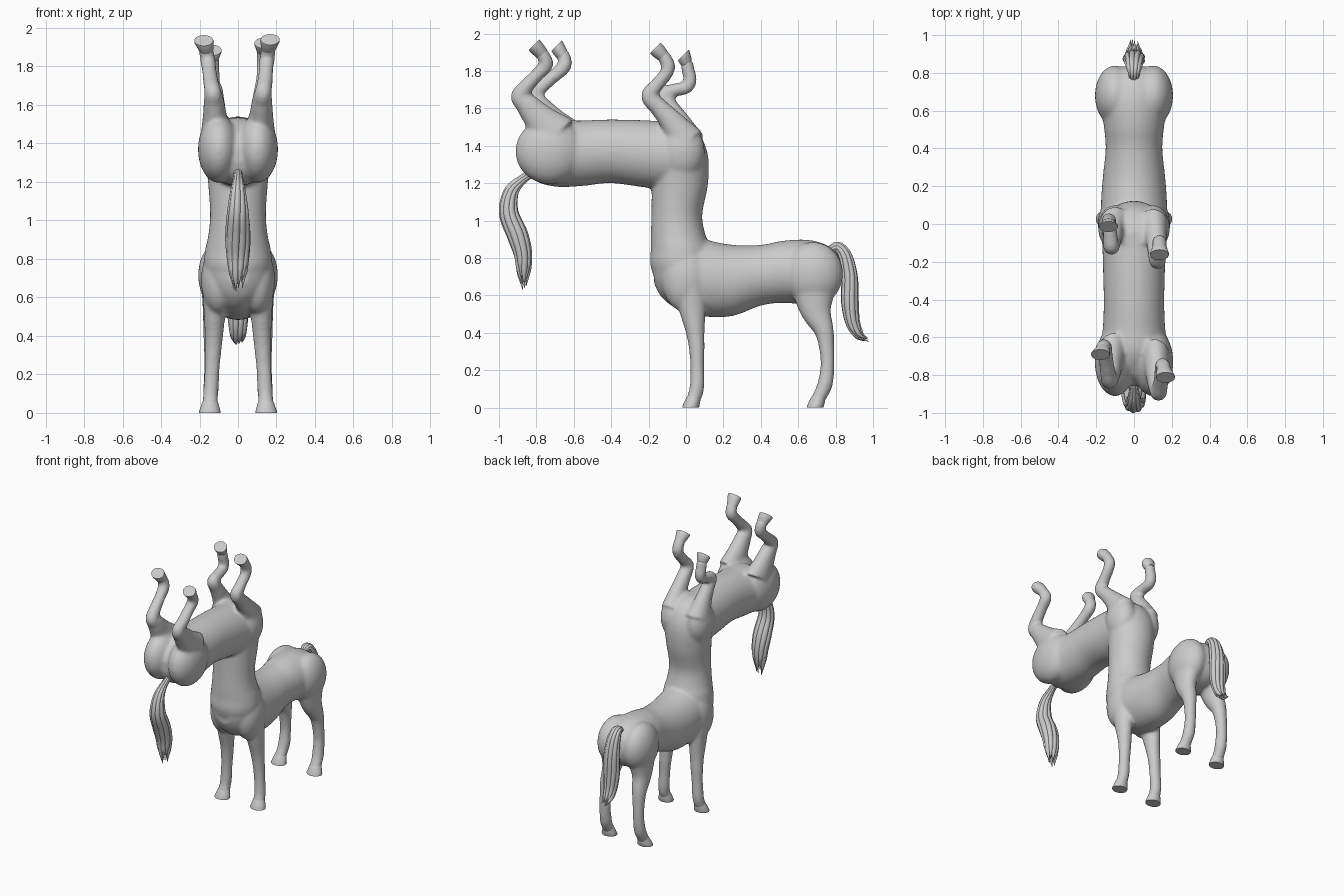
import bpy, bmesh, math
from mathutils import Vector, Matrix

X = Vector((1, 0, 0))


def spline(pts, n=6):
    """Catmull-Rom resampling of a list of equal-length tuples."""
    P = [pts[0]] + list(pts) + [pts[-1]]
    out = []
    for i in range(1, len(P) - 2):
        for k in range(n):
            t = k / n
            out.append(tuple(0.5 * (2 * b + (c - a) * t + (2 * a - 5 * b + 4 * c - d) * t * t
                                    + (3 * b - a - 3 * c + d) * t ** 3)
                             for a, b, c, d in zip(P[i - 1], P[i], P[i + 1], P[i + 2])))
    return out + [tuple(pts[-1])]


def loft(bm, rings, axis=None, seg=24):
    """Capped skin through rings (centre, x radius, other radius)."""
    loops = []
    for i, (c, ru, rv) in enumerate(rings):
        t = axis or rings[min(i + 1, len(rings) - 1)][0] - rings[max(i - 1, 0)][0]
        v = Vector(t).cross(X).normalized()
        loops.append([bm.verts.new(c + X * ru * math.cos(a) + v * rv * math.sin(a))
                      for a in (2 * math.pi * k / seg for k in range(seg))])
    for A, B in zip(loops, loops[1:]):
        for k in range(seg):
            j = (k + 1) % seg
            bm.faces.new((A[k], A[j], B[j], B[k]))
    bm.faces.new(loops[0][::-1])
    bm.faces.new(loops[-1])


def limb(bm, pts, side):
    """Limb through (y, z, x, depth radius, width radius)."""
    loft(bm, [(Vector((side * x, y, z)), rx + .003, ry + .003)
              for y, z, x, ry, rx in spline(pts)], seg=20)


def lobe(bm, c, r):
    for s in (1, -1):
        m = Matrix.Translation((s * c[0], c[1], c[2])) @ Matrix.Diagonal((*r, 1))
        bmesh.ops.create_uvsphere(bm, u_segments=32, v_segments=20, radius=1, matrix=m)


def finish(bm, name, angle=None):
    bmesh.ops.recalc_face_normals(bm, faces=bm.faces)
    me = bpy.data.meshes.new(name)
    bm.to_mesh(me)
    bm.free()
    ob = bpy.data.objects.new(name, me)
    bpy.context.collection.objects.link(ob)
    if angle:
        bpy.ops.object.select_all(action='DESELECT')
        ob.select_set(True)
        bpy.context.view_layer.objects.active = ob
        bpy.ops.object.shade_smooth_by_angle(angle=math.radians(angle))
    return ob


bm = bmesh.new()

# barrels: (y, bottom, top, half width)
lower = [(-.17, .66, .85, .07), (-.13, .59, .95, .13), (-.05, .53, .95, .17), (.1, .487, .90, .175),
         (.25, .49, .87, .165), (.4, .545, .87, .15), (.52, .56, .892, .16), (.65, .55, .897, .18),
         (.75, .57, .87, .16), (.81, .62, .82, .11), (.835, .68, .76, .05)]
upper = [(.1, 1.27, 1.4, .08), (.05, 1.2, 1.47, .13), (-.05, 1.17, 1.52, .165), (-.2, 1.175, 1.535, .165),
         (-.4, 1.2, 1.54, .16), (-.55, 1.185, 1.535, .165), (-.68, 1.18, 1.53, .18),
         (-.78, 1.2, 1.48, .15), (-.83, 1.24, 1.43, .10), (-.855, 1.3, 1.38, .04)]
for body in (lower, upper):
    loft(bm, [(Vector((0, y, (a + b) / 2)), w, (b - a) / 2) for y, a, b, w in spline(body)],
         axis=(0, 1, 0), seg=40)

# upright trunk: (z, front, back, half width)
trunk = [(.6, -.13, .10, .13), (.75, -.188, .14, .175), (.85, -.188, .13, .17), (.92, -.188, .105, .155),
         (1.03, -.185, .087, .145), (1.19, -.183, .117, .155), (1.33, -.18, .12, .17),
         (1.43, -.18, .09, .16), (1.5, -.15, .03, .11), (1.53, -.12, -.04, .06)]
loft(bm, [(Vector((0, (a + b) / 2, z)), w, (b - a) / 2) for z, a, b, w in spline(trunk)],
     axis=(0, 0, 1), seg=40)

# haunches and shoulders
lobe(bm, (.1, -.73, 1.37), (.108, .182, .175))
lobe(bm, (.1, .68, .715), (.107, .16, .17))
lobe(bm, (.1, 0, .69), (.092, .13, .18))
lobe(bm, (.1, -.02, 1.37), (.09, .12, .15))

# standing legs
fore = [(.02, .68, .105, .09, .08), (.035, .52, .12, .068, .055), (.05, .40, .125, .047, .045),
        (.058, .31, .13, .039, .04), (.06, .22, .135, .034, .036), (.06, .13, .14, .036, .037),
        (.053, .08, .143, .036, .036), (.035, .035, .145, .034, .04)]
hind = [(.68, .70, .1, .14, .09), (.692, .53, .12, .085, .06), (.735, .42, .13, .052, .048),
        (.75, .34, .135, .04, .04), (.757, .23, .138, .034, .036), (.745, .13, .14, .038, .038),
        (.725, .08, .143, .036, .036), (.70, .035, .145, .034, .04)]
for s in (1, -1):
    limb(bm, fore, s)
    limb(bm, hind, s)

# raised legs, each side posed a little differently
limb(bm, [(-.70, 1.45, .11, .13, .08), (-.78, 1.54, .12, .085, .06), (-.85, 1.62, .125, .06, .05),
          (-.89, 1.665, .13, .045, .042), (-.85, 1.72, .14, .037, .038), (-.795, 1.78, .145, .033, .035),
          (-.75, 1.83, .15, .036, .037), (-.757, 1.87, .155, .034, .036), (-.785, 1.91, .162, .03, .034)], 1)
limb(bm, [(-.68, 1.45, .11, .13, .08), (-.74, 1.54, .12, .085, .06), (-.795, 1.62, .125, .058, .05),
          (-.825, 1.665, .13, .045, .042), (-.775, 1.715, .14, .037, .038), (-.71, 1.77, .148, .033, .035),
          (-.655, 1.82, .155, .036, .037), (-.65, 1.865, .162, .034, .036), (-.67, 1.905, .17, .03, .034)], -1)
limb(bm, [(0, 1.42, .1, .1, .08), (-.07, 1.52, .115, .065, .055), (-.14, 1.60, .12, .048, .046),
          (-.195, 1.665, .125, .043, .042), (-.16, 1.72, .13, .034, .036), (-.11, 1.78, .135, .033, .035),
          (-.095, 1.825, .135, .035, .036), (-.115, 1.87, .135, .033, .035), (-.135, 1.9, .135, .03, .033)], 1)
limb(bm, [(0, 1.42, .1, .1, .08), (-.04, 1.52, .11, .065, .055), (-.09, 1.61, .115, .046, .044),
          (-.12, 1.672, .12, .04, .04), (-.06, 1.697, .125, .033, .035), (.0, 1.712, .13, .033, .035),
          (.022, 1.75, .132, .033, .035), (.012, 1.80, .134, .032, .034), (.003, 1.855, .135, .03, .033)], -1)

body = finish(bm, "joined_bodies_and_legs")
remesh = body.modifiers.new("Fuse", 'REMESH')
remesh.mode = 'VOXEL'
remesh.voxel_size = .01
remesh.use_smooth_shade = True
smooth = body.modifiers.new("Soften", 'SMOOTH')
smooth.factor = .5
smooth.iterations = 10


# hooves: flared collars ending in a flat sole
def hoof(bm, start, sole, normal, size=1.0):
    a, b = Vector(start), Vector(sole)
    loft(bm, [(a.lerp(b, t), rx * size, ry * size) for t, rx, ry in
              ((0, .034, .032), (.3, .043, .039), (.6, .049, .043), (.88, .056, .045), (1, .055, .044))],
         axis=normal, seg=24)


bm = bmesh.new()
for s in (1, -1):
    hoof(bm, (s * .144, .045, .07), (s * .147, .024, 0), (0, 0, -1))
    hoof(bm, (s * .144, .712, .07), (s * .147, .69, 0), (0, 0, -1))
finish(bm, "standing_hooves", 40)
bm = bmesh.new()
for start, sole in (((.155, -.755, 1.875), (.167, -.813, 1.94)), ((-.162, -.65, 1.87), (-.178, -.692, 1.935)),
                    ((.135, -.11, 1.868), (.135, -.164, 1.922)), ((-.135, .01, 1.835), (-.135, -.014, 1.885))):
    hoof(bm, start, sole, (0, -.7, .7), .9)
finish(bm, "raised_hooves", 40)


# tails: core with bundled strands along (y, z, depth radius, width radius)
def tail(name, pts):
    bm = bmesh.new()
    path = spline(pts, 7)
    n = len(path)
    loft(bm, [(Vector((0, y, z)), rx * .75, ry * .75) for y, z, ry, rx in path[:int(n * .88)]], seg=16)
    for k in range(9):
        end = int(n * (.91 + .09 * ((k * 4) % 9) / 8))
        rings = []
        for i in range(end):
            y, z, ry, rx = path[i]
            p, q = path[max(i - 1, 0)], path[min(i + 1, n - 1)]
            v = Vector((0, q[0] - p[0], q[1] - p[1])).cross(X).normalized()
            a = 2 * math.pi * k / 9 + .7 * i / n
            r = (rx + ry) * .19 * min(1, (end - i) / 7)
            rings.append((Vector((0, y, z)) + X * rx * .68 * math.cos(a) + v * ry * .68 * math.sin(a), r, r))
        loft(bm, rings, seg=10)
    finish(bm, name, 60)


tail("lower_tail", [(.77, .84, .02, .025), (.81, .858, .027, .035), (.85, .81, .035, .048),
                    (.874, .70, .04, .058), (.876, .57, .043, .06), (.89, .46, .036, .05),
                    (.925, .39, .024, .04), (.98, .36, .01, .025)])
tail("upper_tail", [(-.82, 1.255, .02, .02), (-.88, 1.215, .026, .025), (-.935, 1.15, .04, .038),
                    (-.947, 1.04, .05, .055), (-.90, .92, .053, .065), (-.872, .82, .045, .06),
                    (-.868, .72, .034, .046), (-.866, .63, .012, .03)])
